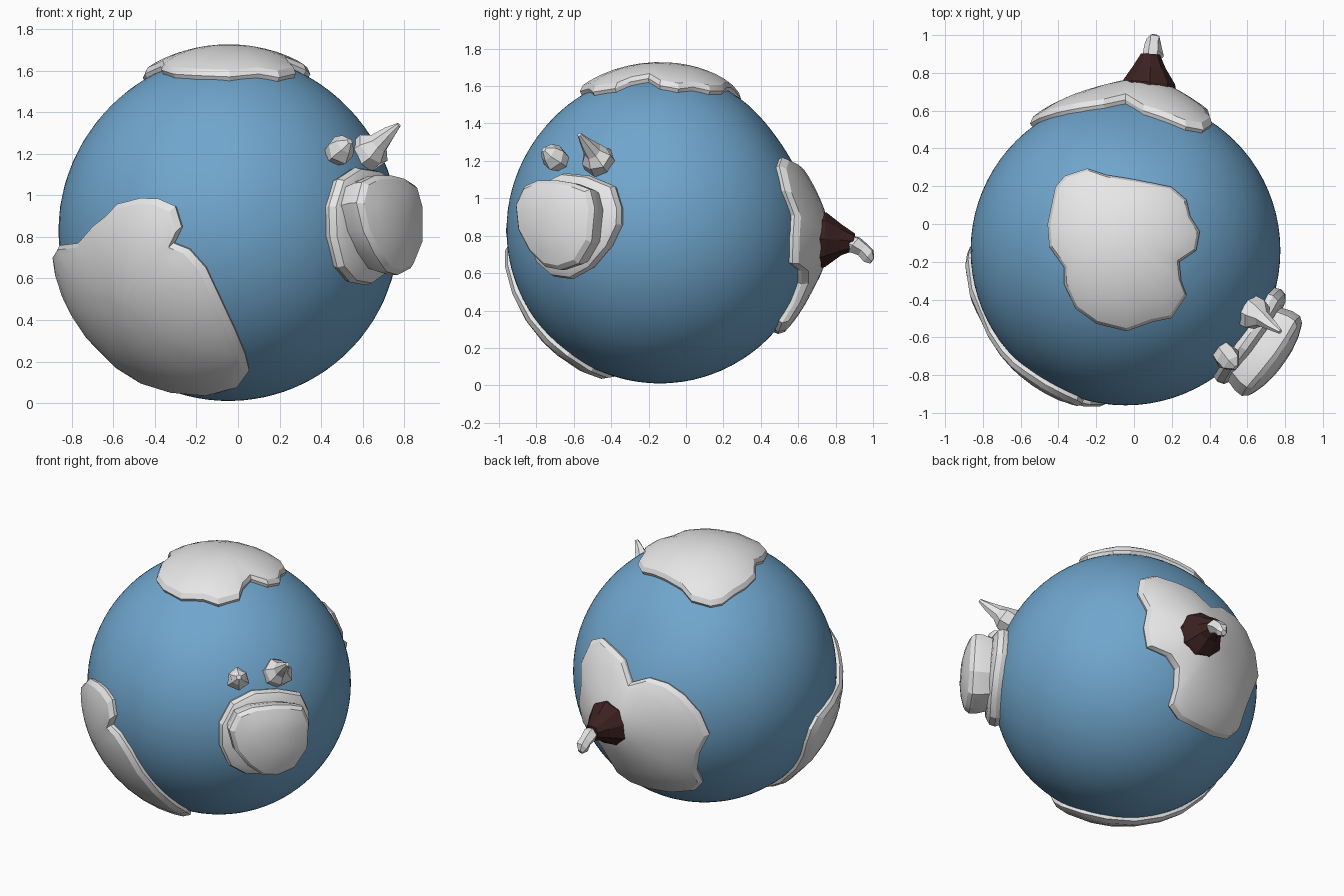
import bpy, bmesh, math, random
from mathutils import Vector as V

if "Cube" in bpy.data.objects:
    bpy.data.objects.remove(bpy.data.objects["Cube"])

random.seed(4)
C = V((-0.045, -0.14, 0.83))          # planet centre


def material(name, col):
    m = bpy.data.materials.new(name)
    m.diffuse_color = (*col, 1)
    m.use_nodes = True
    m.node_tree.nodes["Principled BSDF"].inputs["Base Color"].default_value = m.diffuse_color
    return m


BLUE = material("ocean blue", (0.16, 0.38, 0.61))
PALE = material("pale land", (0.8, 0.8, 0.8))
DARK = material("dark lava rock", (0.045, 0.015, 0.015))


def surf(d):
    """Radius of the slightly lumpy ocean ball in direction d."""
    back_top = V((0.1, 0.82, 0.57))
    return 0.82 + 0.025 * max(0, d.z) ** 4 - 0.03 * math.exp(-(d - back_top).length_squared / 0.15)


def finish(bm, name, mat, smooth=True):
    me = bpy.data.meshes.new(name)
    bm.to_mesh(me)
    bm.free()
    me.materials.append(mat)
    ob = bpy.data.objects.new(name, me)
    bpy.context.collection.objects.link(ob)
    if smooth:
        bpy.ops.object.select_all(action='DESELECT')
        ob.select_set(True)
        bpy.context.view_layer.objects.active = ob
        bpy.ops.object.shade_smooth_by_angle(angle=math.radians(25))
    return ob


PLATE = [(1, -0.03), (1, 0.022), (0.935, 0.042), (0.85, 0.046), (0.72, 0.049),
         (0.58, 0.051), (0.44, 0.052), (0.3, 0.053), (0.15, 0.053), (0, 0.053)]


def land(name, outline, profile=PLATE, mound=None):
    """Shell over the ball: outline directions shrunk ring by ring (scale, height)."""
    dirs = [V(p).normalized() for p in outline]
    mid = sum(dirs, V()).normalized()
    bm = bmesh.new()

    def vert(d, h):
        d = d.normalized()
        if mound and h > 0.04:
            h += 0.045 * math.exp(-(d.angle(mound) / 0.25) ** 2)
        return bm.verts.new(C + d * (surf(d) + h))

    rings = [[vert(mid.lerp(d, f), h) for d in dirs] for f, h in profile[:-1]]
    tip = vert(mid, profile[-1][1])
    n = len(dirs)
    for a, b in zip(rings, rings[1:]):
        for i in range(n):
            j = (i + 1) % n
            bm.faces.new((a[i], a[j], b[j], b[i]))
    for i in range(n):
        last = bm.faces.new((rings[-1][i], rings[-1][(i + 1) % n], tip))
    last.normal_update()
    if last.normal.dot(mid) < 0:
        bmesh.ops.reverse_faces(bm, faces=bm.faces[:])
    return finish(bm, name, PALE)


def rock(name, stations, sides, mat, jitter=0.12):
    """Faceted rock: rings of given radius along a path of points."""
    bm = bmesh.new()
    axis = (V(stations[-1][0]) - V(stations[0][0])).normalized()
    u = axis.orthogonal().normalized()
    w = axis.cross(u)
    rings = []
    for p, r in stations:
        ring = []
        for i in range(sides):
            a = 2 * math.pi * i / sides
            q = r * random.uniform(1 - jitter, 1 + jitter)
            ring.append(bm.verts.new(V(p) + (u * math.cos(a) + w * math.sin(a)) * q))
        rings.append(ring)
    for a, b in zip(rings, rings[1:]):
        for i in range(sides):
            j = (i + 1) % sides
            bm.faces.new((a[i], a[j], b[j], b[i]))
    bm.faces.new(rings[0][::-1])
    bm.faces.new(rings[-1])
    bmesh.ops.recalc_face_normals(bm, faces=bm.faces[:])
    return finish(bm, name, mat, False)


# Ocean ball
bm = bmesh.new()
bmesh.ops.create_icosphere(bm, subdivisions=5, radius=1)
for v in bm.verts:
    d = v.co.normalized()
    v.co = C + d * surf(d)
finish(bm, "ocean", BLUE)

# Top continent, outline as seen from above
top = [(-.37, .26), (-.25, .3), (-.15, .265), (0, .24), (.1, .22), (.2, .2), (.28, .13), (.3, .04),
       (.35, -.04), (.33, -.14), (.24, -.2), (.25, -.3), (.28, -.38), (.2, -.5), (.1, -.52),
       (-.04, -.57), (-.2, -.53), (-.31, -.45), (-.37, -.32), (-.37, -.23), (-.45, -.12),
       (-.46, 0), (-.44, .1), (-.42, .2)]
rel = [(x - C.x, y - C.y) for x, y in top]
land("top_continent", [(x, y, math.sqrt(.74 - x * x - y * y)) for x, y in rel])

# Back continent, outline in x and z about the centre, swelling under the volcano
back = [(.465, .214), (.42, .35), (.33, .4), (.2, .38), (.1, .35), (0, .23), (-.12, .285),
        (-.25, .27), (-.36, .21), (-.46, .1), (-.51, -.045), (-.45, -.18), (-.41, -.32),
        (-.41, -.43), (-.34, -.51), (-.2, -.55), (-.03, -.56), (.1, -.55), (.19, -.5),
        (.2, -.4), (.23, -.29), (.3, -.22), (.42, -.18), (.45, -.05), (.43, .08)]
land("back_continent", [(x, math.sqrt(.72 - x * x - z * z), z) for x, z in back],
     mound=V((.12, .87, -.06)).normalized())

# Front left continent, wrapping round the side and underneath
left = [(-.84, -.04, -.11), (-.81, -.2, -.07), (-.73, -.43, -.06), (-.66, -.53, .02),
        (-.6, -.6, .07), (-.54, -.64, .13), (-.43, -.72, .16), (-.34, -.76, .155),
        (-.26, -.8, .12), (-.23, -.82, .02), (-.27, -.81, -.06), (-.19, -.82, -.09),
        (-.11, -.82, -.18), (-.04, -.78, -.33), (.03, -.7, -.48), (.08, -.6, -.6),
        (.1, -.5, -.68), (.04, -.37, -.76), (-.08, -.28, -.79), (-.25, -.2, -.77),
        (-.4, -.11, -.73), (-.53, -.06, -.66), (-.66, -.03, -.5), (-.73, 0, -.38),
        (-.78, .03, -.28), (-.83, .02, -.18)]
land("front_left_continent", left)


def lonlat(pts):
    out = []
    for az, el in pts:
        a, e = math.radians(az), math.radians(el)
        out.append((math.cos(e) * math.cos(a), -math.cos(e) * math.sin(a), math.sin(e)))
    return out


# Front right island with a tall plateau
land("island_base", lonlat([(14, 8), (17, 16), (28, 20), (40, 21), (50, 17), (55, 8), (55, -2),
                            (51, -12), (44, -17), (35, -18), (26, -14), (18, -6), (14, 2)]),
     [(1, -.03), (1, .03), (.93, .06), (.8, .07), (0, .07)])
land("island_plateau", lonlat([(20, 7), (22, 13), (28, 15), (35, 16), (43, 16), (49, 14), (52, 8),
                               (50, 0), (45, -7), (39, -12), (33, -13), (26, -11), (21, -4)]),
     [(.98, .02), (1, .13), (.96, .175), (.86, .195), (.6, .205), (.3, .21), (0, .21)])

# Two small rocks above the island
rock("small_peak", [((.46, -.66, 1.19), .06), ((.49, -.70, 1.22), .07), ((.52, -.74, 1.24), .05),
                    ((.54, -.76, 1.26), .015)], 6, PALE, .2)
rock("tall_peak", [((.59, -.45, 1.18), .09), ((.65, -.48, 1.22), .085), ((.68, -.50, 1.25), .05),
                   ((.73, -.54, 1.30), .032), ((.775, -.57, 1.34), .012)], 7, PALE, .15)

# Volcano cone and its puff of smoke
rock("volcano", [((.07, .68, .77), .165), ((.07, .75, .77), .145), ((.08, .83, .77), .085),
                 ((.085, .90, .765), .05)], 9, DARK, .08)
rock("smoke", [((.09, .86, .77), .045), ((.095, .90, .755), .056), ((.1, .945, .725), .045),
               ((.105, .975, .69), .04), ((.105, .995, .665), .02)], 6, PALE, .15)
